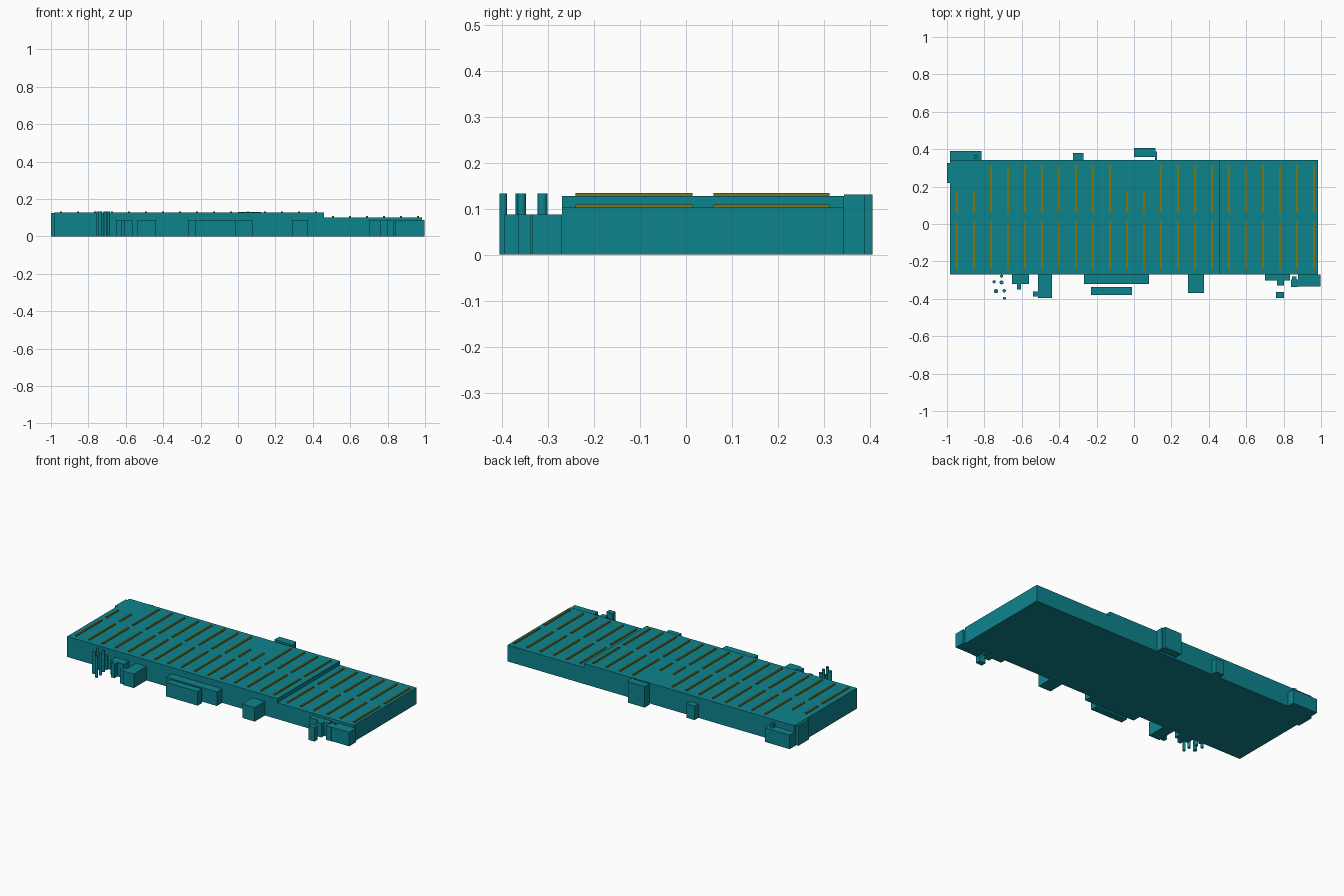
import bpy
import bmesh

if "Cube" in bpy.data.objects:
    bpy.data.objects.remove(bpy.data.objects["Cube"])


def material(name, color):
    m = bpy.data.materials.new(name)
    m.diffuse_color = color
    m.use_nodes = True
    m.node_tree.nodes["Principled BSDF"].inputs["Base Color"].default_value = m.diffuse_color
    return m


TEAL = material("teal_cladding", (0.004, 0.23, 0.27, 1))
OLIVE = material("olive_skylight", (0.22, 0.18, 0.006, 1))


def finish(bm, name, mat):
    bmesh.ops.recalc_face_normals(bm, faces=bm.faces)
    me = bpy.data.meshes.new(name)
    bm.to_mesh(me)
    bm.free()
    me.materials.append(mat)
    ob = bpy.data.objects.new(name, me)
    bpy.context.collection.objects.link(ob)
    return ob


def add_box(bm, x0, x1, y0, y1, z0, z1):
    vs = bmesh.ops.create_cube(bm, size=1)["verts"]
    for v in vs:
        v.co.x = x1 if v.co.x > 0 else x0
        v.co.y = y1 if v.co.y > 0 else y0
        v.co.z = z1 if v.co.z > 0 else z0


def box(name, x0, x1, y0, y1, h, mat=TEAL):
    bm = bmesh.new()
    add_box(bm, x0, x1, y0, y1, 0, h)
    return finish(bm, name, mat)


# Main hall: stepped roof profile swept from front to back
FRONT, BACK = -0.27, 0.343
STEP, HIGH, LOW, SIDE = 0.46, 0.127, 0.102, 0.087
profile = [(-0.985, 0), (0.985, 0), (0.985, LOW), (STEP, LOW), (STEP, HIGH), (-0.985, HIGH)]
bm = bmesh.new()
face = bm.faces.new([bm.verts.new((x, FRONT, z)) for x, z in profile])
ext = bmesh.ops.extrude_face_region(bm, geom=[face])["geom"]
bmesh.ops.translate(bm, vec=(0, BACK - FRONT, 0),
                    verts=[g for g in ext if isinstance(g, bmesh.types.BMVert)])
finish(bm, "main_hall", TEAL)

# Roof skylights: two rows of thin ridges, four of them shortened at the back
bm = bmesh.new()
for i in range(22):
    x = -0.946 + i * 0.0909
    z = HIGH if x < STEP else LOW
    back_end = 0.175 if i in (0, 1, 10, 11) else 0.312
    for y0, y1 in ((-0.24, 0.014), (0.06, back_end)):
        add_box(bm, x - 0.005, x + 0.005, y0, y1, z - 0.002, z + 0.0065)
finish(bm, "roof_skylights", OLIVE)

# Front annexes, all at side-building height: x0, x1, y0, y1
annexes = {
    "front_annex_left": (-0.652, -0.561, -0.32, FRONT),
    "front_annex_left_porch": (-0.626, -0.604, -0.35, -0.32),
    "front_wing_left": (-0.513, -0.439, -0.395, FRONT),
    "front_wing_left_shed": (-0.54, -0.513, -0.387, -0.36),
    "front_office": (-0.267, 0.08, -0.322, FRONT),
    "front_office_detached": (-0.23, -0.011, -0.38, -0.336),
    "front_wing_right": (0.289, 0.374, -0.37, FRONT),
    "front_annex_right": (0.70, 0.835, -0.302, FRONT),
    "front_annex_right_porch": (0.765, 0.802, -0.328, -0.302),
    "front_kiosk": (0.76, 0.802, -0.395, -0.364),
    "corner_annex": (0.877, 0.998, -0.335, FRONT),
    "corner_annex_shed": (0.84, 0.877, -0.338, -0.297),
    "corner_annex_lobby": (0.845, 0.868, -0.297, -0.28),
    "back_annex_left": (-0.985, -0.815, BACK, 0.39),
    "back_annex_middle": (-0.325, -0.27, BACK, 0.38),
}
for name, (x0, x1, y0, y1) in annexes.items():
    box(name, x0, x1, y0, y1, SIDE)

# Taller side buildings
box("back_tower", 0.0, 0.116, 0.358, 0.405, 0.131)
box("back_tower_stair", 0.112, 0.124, BACK, 0.388, 0.131)
box("left_side_bay", -1.0, -0.985, 0.22, 0.326, 0.125)
box("back_annex_vent", -0.856, -0.838, 0.35, 0.368, 0.115)

# Cylindrical silos: x, y, radius, height
silos = [(-0.748, -0.309, 0.0085, 0.133), (-0.708, -0.312, 0.0105, 0.133),
         (-0.708, -0.279, 0.0085, 0.087), (-0.738, -0.359, 0.0115, 0.133),
         (-0.694, -0.357, 0.009, 0.133), (-0.693, -0.397, 0.008, 0.133)]
for i, (x, y, r, h) in enumerate(silos):
    bm = bmesh.new()
    bmesh.ops.create_cone(bm, cap_ends=True, segments=16, radius1=r, radius2=r, depth=h)
    bmesh.ops.translate(bm, vec=(x, y, h / 2), verts=bm.verts)
    finish(bm, f"silo_{i + 1}", TEAL)
